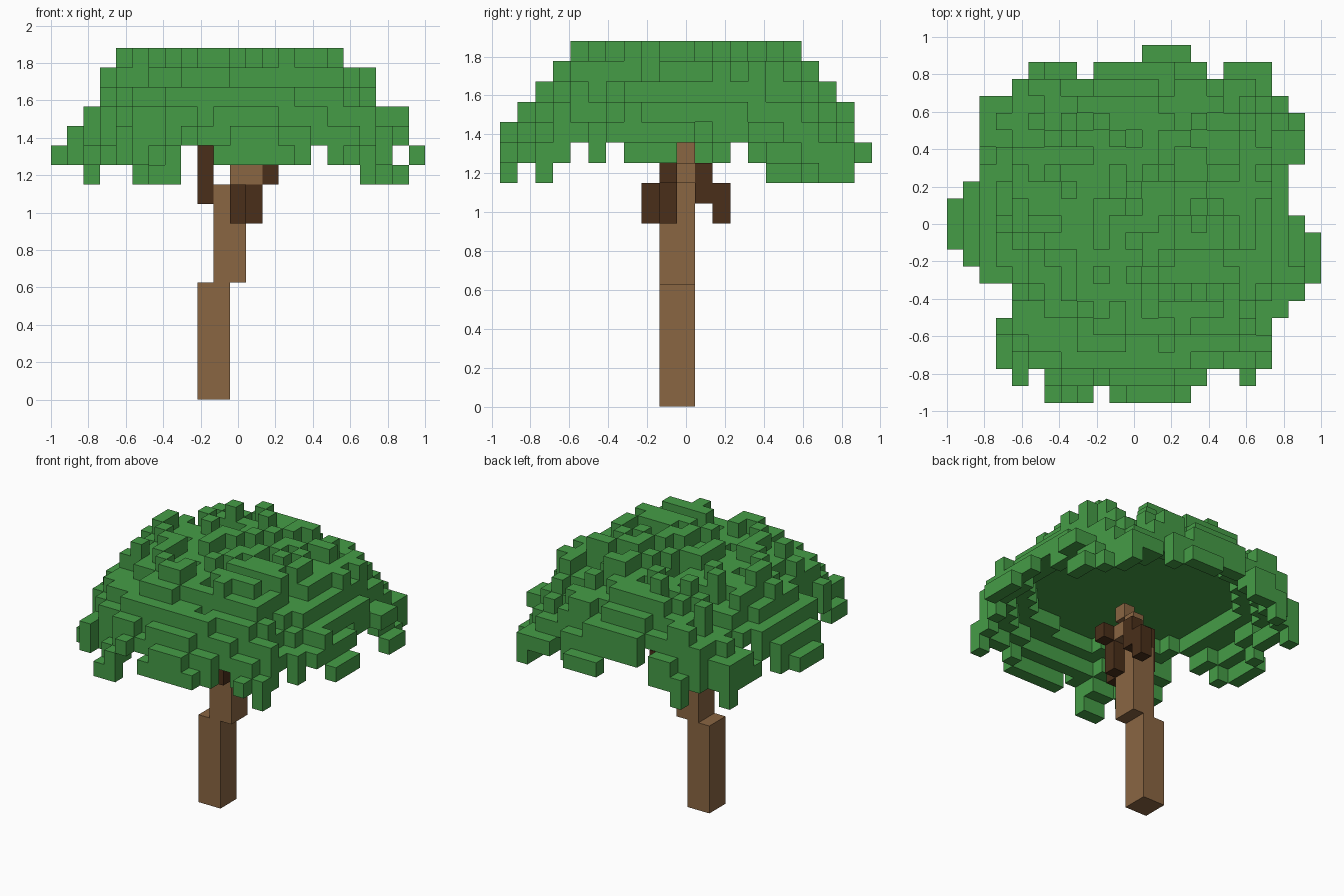
import bpy, bmesh, math, random
from mathutils import Vector, noise

cube = bpy.data.objects.get("Cube")
if cube:
    bpy.data.objects.remove(cube, do_unlink=True)

random.seed(4)
COLS, ROWS = 23, 21
STEP = Vector((2 / COLS, 0.0912, 0.1045))
ORIGIN = Vector((-1, -ROWS * STEP.y / 2, 0))


def material(name, rgb):
    mat = bpy.data.materials.new(name)
    mat.use_nodes = True
    colour = (*rgb, 1)
    mat.diffuse_color = colour
    mat.node_tree.nodes["Principled BSDF"].inputs["Base Color"].default_value = colour
    return mat


LEAF = material("leaf green", (0.06, 0.335, 0.062))
BARK = material("bark brown", (0.255, 0.132, 0.055))
DARK = material("dark bark", (0.068, 0.028, 0.010))


def block_object(name, cells, mat):
    """Skin a set of grid cells with only their exposed faces."""
    bm = bmesh.new()
    for cell in sorted(cells):
        for axis in range(3):
            for side in (0, 1):
                beside = list(cell)
                beside[axis] += 2 * side - 1
                if tuple(beside) in cells:
                    continue
                u, v = (axis + 1) % 3, (axis + 2) % 3
                loop = [(0, 0), (1, 0), (1, 1), (0, 1)]
                if not side:
                    loop.reverse()
                verts = []
                for a, b in loop:
                    p = Vector(cell)
                    p[axis] += side
                    p[u] += a
                    p[v] += b
                    verts.append(bm.verts.new(ORIGIN + p * STEP))
                bm.faces.new(verts)
    bmesh.ops.remove_doubles(bm, verts=bm.verts[:], dist=0.001)
    bmesh.ops.dissolve_limit(bm, angle_limit=0.02, verts=bm.verts[:], edges=bm.edges[:])
    mesh = bpy.data.meshes.new(name)
    bm.to_mesh(mesh)
    bm.free()
    mesh.materials.append(mat)
    bpy.context.collection.objects.link(bpy.data.objects.new(name, mesh))


def box(x, y, z):
    return {(i, j, k) for i in range(*x) for j in range(*y) for k in range(*z)}


# Trunk, leaning in steps
block_object("lower_trunk", box((9, 11), (9, 11), (0, 6)), BARK)
block_object("middle_trunk", box((10, 12), (9, 11), (6, 11)), BARK)
block_object("upper_trunk", box((11, 13), (9, 11), (11, 12))
             | box((11, 12), (10, 11), (12, 13))
             | box((11, 12), (9, 10), (13, 14)), BARK)

# Short branches around the trunk top
block_object("front_branch", box((11, 12), (8, 9), (9, 11)), DARK)
block_object("left_branch", box((12, 13), (9, 10), (9, 11))
             | box((13, 14), (9, 10), (11, 12)), DARK)
block_object("back_branch", box((12, 13), (12, 13), (9, 11))
             | box((12, 13), (11, 12), (10, 12)), DARK)
block_object("right_branch", box((9, 10), (9, 10), (10, 13)), DARK)

# Canopy outline: column spans for each row, back to front
SPANS = [
    [(12, 15)], [(5, 8), (9, 16), (17, 20)], [(4, 20)], [(2, 21)],
    [(2, 22)], [(2, 22)], [(2, 22)], [(2, 21)], [(1, 21)], [(0, 21)],
    [(0, 22)], [(0, 23)], [(1, 23)], [(2, 23)], [(4, 22)], [(4, 21)],
    [(3, 20)], [(3, 20)], [(3, 20)], [(4, 5), (6, 16), (18, 19)],
    [(6, 9), (10, 15)],
]

# Widest reach of the higher leaf layers: left, right, front, back
REACH = {
    17: (-0.65, 0.65, -0.69, 0.6), 16: (-0.74, 0.74, -0.78, 0.69),
    15: (-0.74, 0.74, -0.78, 0.78), 14: (-0.83, 0.91, -0.87, 0.87),
    13: (-0.91, 0.91, -0.96, 0.87),
}
LOW_COLUMNS = {2, *range(4, 9), 14, 15, *range(19, 22)}
LOW_ROWS = {0, *range(2, 5), *range(13, ROWS)}


def allowed(i, j, k):
    """Gaps in the two lowest, fringed layers."""
    if k == 11:
        return i in LOW_COLUMNS and j in LOW_ROWS
    return k != 12 or (i not in (8, 16, 21) and j != 13)


# Ragged dome over a smoother hollow
leaves = set()
for row, spans in enumerate(SPANS):
    j = ROWS - 1 - row
    for start, end in spans:
        for i in range(start, end):
            x = ORIGIN.x + (i + 0.5) * STEP.x
            y = ORIGIN.y + (j + 0.5) * STEP.y
            r = math.hypot(x, y)
            dome = 17.1 - 5.3 * r ** 3
            rough = 1.6 * noise.noise((i * 0.47, j * 0.47, 0.3)) + random.uniform(-0.7, 0.7)
            top = max(11, min(17, round(min(16.3, dome) + rough)))
            while top in REACH:
                x0, x1, y0, y1 = REACH[top]
                if x0 < x < x1 and y0 < y < y1:
                    break
                top -= 1
            while not allowed(i, j, top):
                top += 1
            bottom = min(top, max(11, round(min(15.4, dome - 0.9))))
            leaves |= {(i, j, k) for k in range(bottom, top + 1) if allowed(i, j, k)}
block_object("leaf_canopy", leaves, LEAF)
